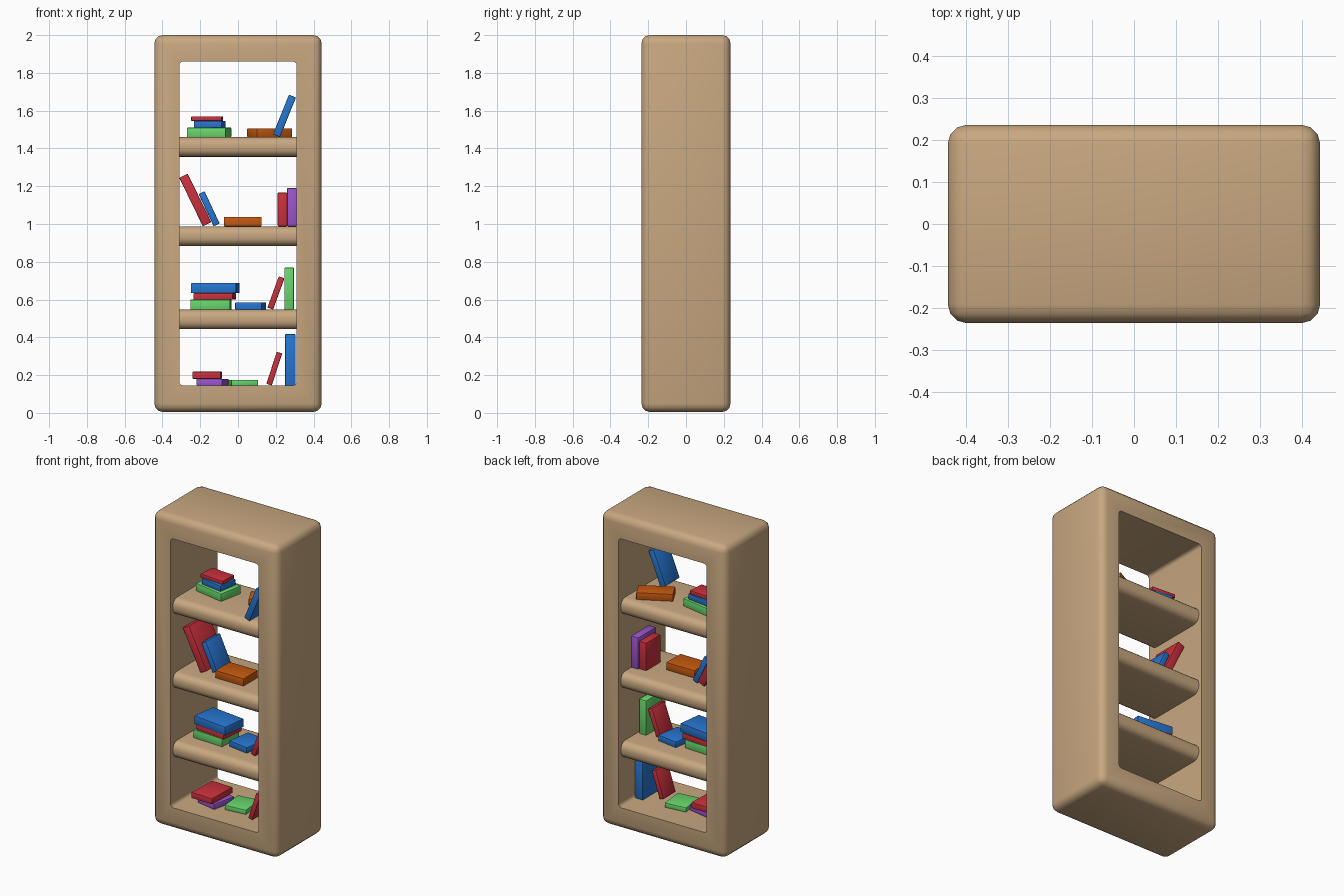
import bpy, math

if "Cube" in bpy.data.objects:
    bpy.data.objects.remove(bpy.data.objects["Cube"])

def material(name, rgb):
    m = bpy.data.materials.new(name)
    m.diffuse_color = (*rgb, 1)
    m.use_nodes = True
    m.node_tree.nodes["Principled BSDF"].inputs["Base Color"].default_value = m.diffuse_color
    return m

WOOD = material("wood", (0.58, 0.39, 0.216))
RED = material("red", (0.60, 0.03, 0.045))
BLUE = material("blue", (0.02, 0.18, 0.64))
GREEN = material("green", (0.14, 0.68, 0.15))
ORANGE = material("orange", (0.56, 0.10, 0.005))
PURPLE = material("purple", (0.33, 0.09, 0.62))

def box(name, mat, loc, size, bevel, segments=2, edge_axis=None):
    """Box with rounded edges; edge_axis limits rounding to edges along that axis."""
    bpy.ops.mesh.primitive_cube_add(size=1, location=loc)
    ob = bpy.context.object
    ob.name = name
    ob.scale = size
    bpy.ops.object.transform_apply(location=False, rotation=False, scale=True)
    ob.data.materials.append(mat)
    mod = ob.modifiers.new("round", 'BEVEL')
    mod.width, mod.segments = bevel, segments
    if edge_axis is not None:
        attr = ob.data.attributes.new("bevel_weight_edge", 'FLOAT', 'EDGE')
        for e in ob.data.edges:
            a, b = (ob.data.vertices[i].co for i in e.vertices)
            attr.data[e.index].value = float(abs((a - b)[edge_axis]) > 1e-4)
        mod.limit_method = 'WEIGHT'
    bpy.ops.object.modifier_apply(modifier=mod.name)
    return ob

def smooth(ob):
    bpy.ops.object.select_all(action='DESELECT')
    ob.select_set(True)
    bpy.context.view_layer.objects.active = ob
    bpy.ops.object.shade_smooth_by_angle(angle=math.radians(40))

def flat_book(mat, x, base, width, height, turn=0, y=0, depth=0.16):
    """Lying book turned about z; returns the height of its top."""
    b = box(f"{mat.name}_flat_book", mat, (x, y, base + height / 2), (width, depth, height), 0.004)
    b.rotation_euler.z = math.radians(turn)
    smooth(b)
    return base + height

def standing_book(mat, x, base, thick, height, lean=0, y=0, depth=0.16):
    """Standing book, leaning sideways, with its lowest corner on the shelf."""
    a = math.radians(lean)
    z = base + (height * math.cos(a) + thick * abs(math.sin(a))) / 2
    b = box(f"{mat.name}_standing_book", mat, (x, y, z), (thick, depth, height), 0.004)
    b.rotation_euler.y = a
    smooth(b)

# Outer frame, open at front and back
frame = box("frame", WOOD, (0, 0, 1.0025), (0.886, 0.472, 1.995), 0.045, 3)
cutter = box("opening_cutter", WOOD, (0, 0, 1.003), (0.622, 1, 1.715), 0.02, 3, 1)
cut = frame.modifiers.new("opening", 'BOOLEAN')
cut.object, cut.operation, cut.solver = cutter, 'DIFFERENCE', 'EXACT'
bpy.context.view_layer.objects.active = frame
bpy.ops.object.modifier_apply(modifier=cut.name)
bpy.data.objects.remove(cutter)
smooth(frame)

# Shelves with rounded front and back edges
levels = [0.145, 0.547, 0.988, 1.46]
for top in levels[1:]:
    smooth(box("shelf", WOOD, (0, 0, top - 0.052), (0.63, 0.424, 0.104), 0.044, 5, 0))

# Books on the bottom board
z = levels[0]
top = flat_book(PURPLE, -0.135, z, 0.14, 0.035, -12, y=-0.03)
flat_book(RED, -0.163, top, 0.15, 0.038, -2, y=-0.03, depth=0.20)
flat_book(GREEN, 0.028, z, 0.142, 0.03, 6)
standing_book(RED, 0.192, z, 0.03, 0.178, 18, y=-0.05, depth=0.125)
standing_book(BLUE, 0.277, z, 0.056, 0.272)

# Books on the lower shelf
z = levels[1]
top = flat_book(GREEN, -0.143, z, 0.21, 0.053, -3, y=-0.015)
top = flat_book(RED, -0.123, top, 0.21, 0.034, -6, y=-0.015)
flat_book(BLUE, -0.12, top, 0.24, 0.054, -7, y=-0.02)
flat_book(BLUE, 0.067, z, 0.142, 0.038, -9)
standing_book(RED, 0.201, z, 0.032, 0.176, 20, y=-0.03, depth=0.13)
standing_book(GREEN, 0.271, z, 0.05, 0.222, y=-0.03)

# Books on the middle shelf
z = levels[2]
standing_book(RED, -0.226, z, 0.05, 0.285, -26, y=-0.015, depth=0.2)
standing_book(BLUE, -0.153, z, 0.035, 0.188, -25, depth=0.145)
flat_book(ORANGE, 0.025, z, 0.2, 0.049, y=-0.05, depth=0.145)
standing_book(RED, 0.235, z, 0.05, 0.178, y=0.028, depth=0.145)
standing_book(PURPLE, 0.285, z, 0.05, 0.202, y=0.02, depth=0.18)

# Books on the top shelf
z = levels[3]
top = flat_book(GREEN, -0.153, z, 0.21, 0.05, -11, y=0.02)
top = flat_book(BLUE, -0.149, top, 0.15, 0.036, -9, y=0.02, depth=0.13)
flat_book(RED, -0.163, top, 0.163, 0.024, -4, y=0.025, depth=0.11)
flat_book(ORANGE, 0.168, z, 0.215, 0.046, 28, y=0.065, depth=0.11)
standing_book(BLUE, 0.246, z, 0.04, 0.226, 22, y=-0.13, depth=0.145)
